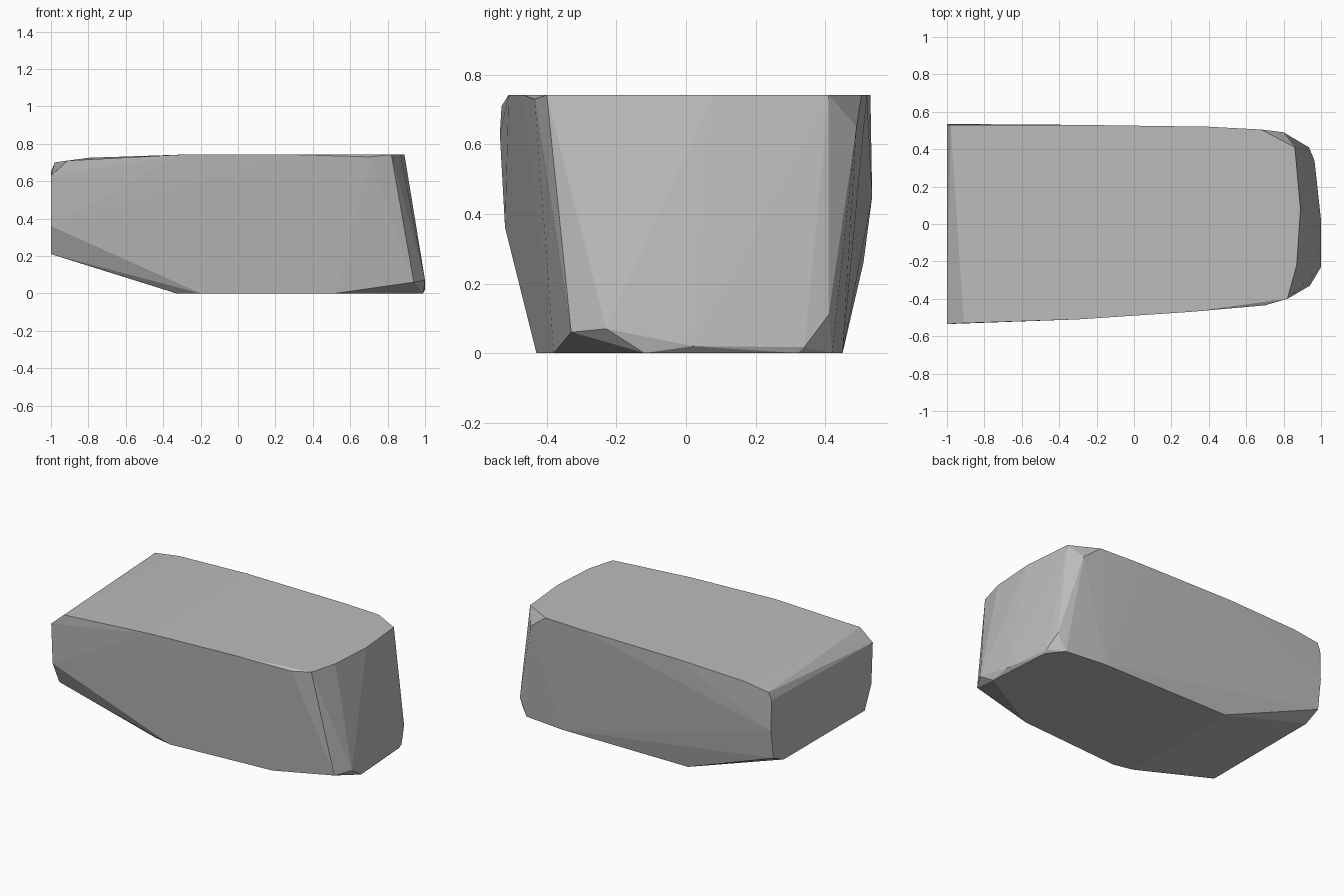
import bpy
import bmesh

# Remove the default object only
default_cube = bpy.data.objects.get("Cube")
if default_cube:
    bpy.data.objects.remove(default_cube, do_unlink=True)


def make_material(name, grey):
    material = bpy.data.materials.new(name)
    material.use_nodes = True
    colour = (grey, grey, grey, 1)
    material.diffuse_color = colour
    material.node_tree.nodes["Principled BSDF"].inputs["Base Color"].default_value = colour
    return material


def level_outline(points, height):
    """Outline lying in a horizontal plane."""
    return [(x, y, height) for x, y in points]


def end_outline(points, position):
    """Outline lying in a plane across the length."""
    return [(position, y, z) for y, z in points]


def faceted_hull(name, points, material):
    """Wrap the outlines in one tight, flat-faced convex skin."""
    mesh = bpy.data.meshes.new(name)
    bm = bmesh.new()
    for point in points:
        bm.verts.new(point)
    hull = bmesh.ops.convex_hull(bm, input=bm.verts[:])
    unused = {v for v in hull["geom_interior"] + hull["geom_unused"]
              if isinstance(v, bmesh.types.BMVert)}
    bmesh.ops.delete(bm, geom=list(unused), context="VERTS")
    bmesh.ops.recalc_face_normals(bm, faces=bm.faces[:])
    bm.to_mesh(mesh)
    bm.free()
    mesh.materials.append(material)
    body = bpy.data.objects.new(name, mesh)
    bpy.context.collection.objects.link(body)
    return body


# Flat underside
underside = level_outline([
    (-.33, -.4), (-.2, -.43), (.52, -.38), (.99, -.12),
    (.96, .32), (.88, .42), (.6, .45), (-.33, .45)], 0)

# Flat top, rounded towards the tapered end
top = level_outline([
    (-.3, -.51), (.3, -.47), (.82, -.4), (.87, -.22), (.89, .08),
    (.86, .41), (.68, .505), (.4, .52), (-.3, .53)], .742)

# Square end with chamfered lower corners
square_end = end_outline([
    (-.45, .21), (-.52, .36), (-.535, .63),
    (.53, .65), (.535, .45), (.51, .26), (.4, .21)], -1)

# Sloped lip between the top and the square end
end_lip = [(-.98, .53, .7), (-.91, -.53, .71), (-.8, .53, .725)]

# Rounded corners and foot of the tapered end
tapered_end = [
    (.7, -.435, .73), (.94, -.33, .06), (1, -.23, .07), (1, .02, .02),
    (.965, .34, .017), (.935, .41, .11), (.8, .49, .65)]

stone = make_material("plain grey", .5)
faceted_hull("stone_block", underside + top + square_end + end_lip + tapered_end, stone)
